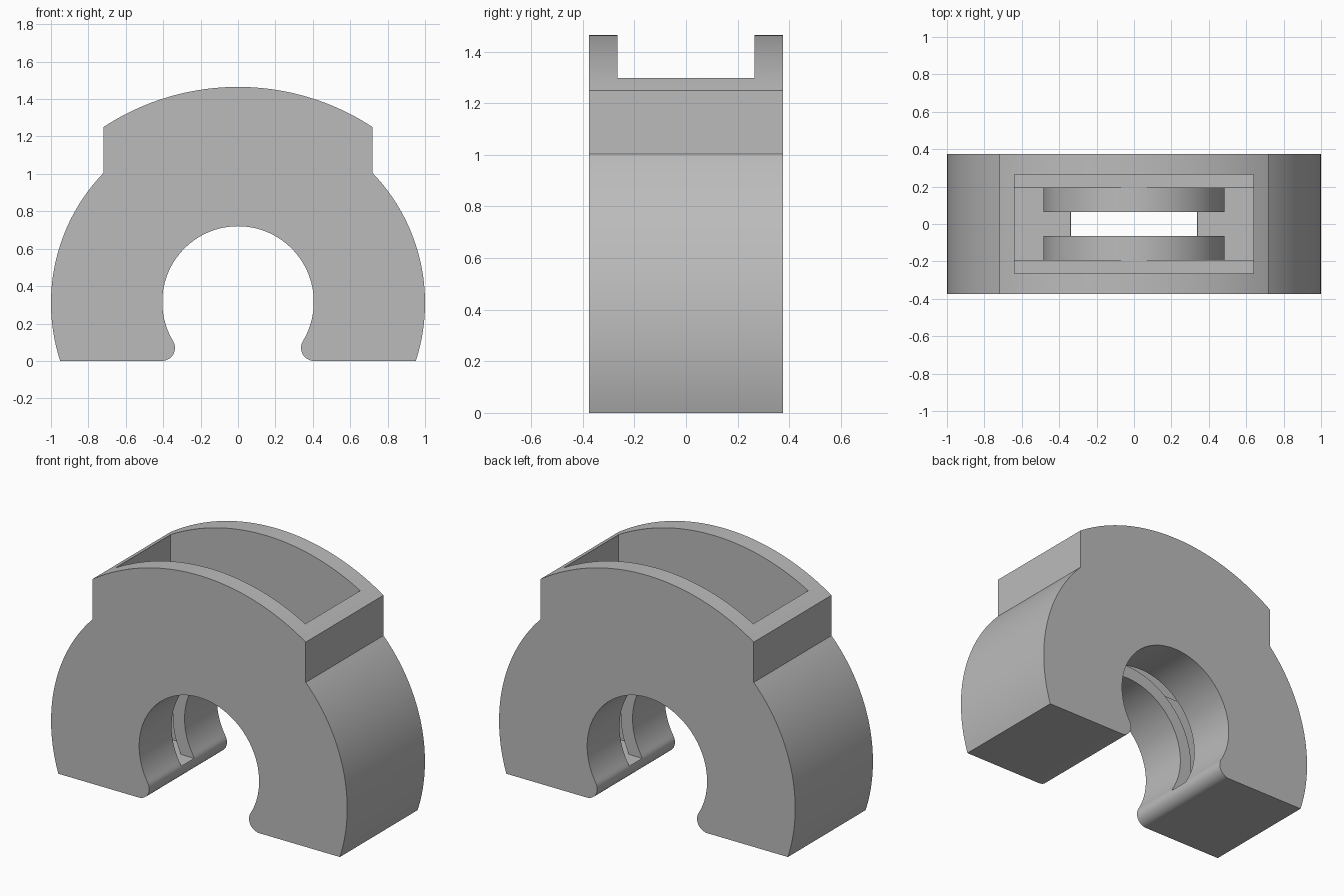
import bpy, bmesh
from math import sin, cos, acos, asin, atan2, sqrt, pi, radians

if "Cube" in bpy.data.objects:
    bpy.data.objects.remove(bpy.data.objects["Cube"], do_unlink=True)

grey = bpy.data.materials.new("plain grey")
grey.use_nodes = True
grey.diffuse_color = (0.5, 0.5, 0.5, 1)
grey.node_tree.nodes["Principled BSDF"].inputs["Base Color"].default_value = (0.5, 0.5, 0.5, 1)


def arc(cx, cz, r, start, end, n):
    """Points along an arc in the xz plane."""
    steps = [start + (end - start) * i / n for i in range(n + 1)]
    return [(cx + r * cos(a), cz + r * sin(a)) for a in steps]


def prism(name, outline, half_depth):
    """Extrude an xz outline symmetrically along y."""
    bm = bmesh.new()
    face = bm.faces.new([bm.verts.new((x, -half_depth, z)) for x, z in outline])
    grown = bmesh.ops.extrude_face_region(bm, geom=[face])["geom"]
    verts = [v for v in grown if isinstance(v, bmesh.types.BMVert)]
    bmesh.ops.translate(bm, verts=verts, vec=(0, 2 * half_depth, 0))
    bmesh.ops.recalc_face_normals(bm, faces=bm.faces)
    mesh = bpy.data.meshes.new(name)
    bm.to_mesh(mesh)
    bm.free()
    mesh.materials.append(grey)
    obj = bpy.data.objects.new(name, mesh)
    bpy.context.collection.objects.link(obj)
    return obj


def rectangle(half_width, low, high):
    return [(-half_width, low), (half_width, low), (half_width, high), (-half_width, high)]


# Main dimensions
body_z, bore_z, bore_r, lip_r = 0.31, 0.315, 0.405, 0.07
neck_x, neck_top, crown_z, crown_r = 0.72, 1.25, 0.152, 1.313
lip_x = sqrt((bore_r + lip_r) ** 2 - (bore_z - lip_r) ** 2)
touch = atan2(lip_r - bore_z, lip_x)

# Right half of the clamp outline, from the bore top round to the crown top
half = arc(0, bore_z, bore_r, pi / 2, touch, 48)
half += arc(lip_x, lip_r, lip_r, touch + pi, 1.5 * pi, 16)[1:]
half += arc(0, body_z, 1, asin(-body_z), acos(neck_x), 48)
half += arc(0, crown_z, crown_r, acos(neck_x / crown_r), pi / 2, 24)
mirrored = [(-x, z) for x, z in reversed(half[1:-1])]
body = prism("clamp_body", half + mirrored, 0.375)

# Hollow: open pocket, chamber around the bore sleeve, and slot through the sleeve
sleeve_r, floor_z, ledge_z, pocket_x = 0.485, 0.09, 0.803, 0.64
low = asin((floor_z - bore_z) / sleeve_r)
chamber = [(-pocket_x, floor_z)] + arc(0, bore_z, sleeve_r, pi - low, low, 64)
chamber += [(pocket_x, floor_z), (pocket_x, 0.85), (-pocket_x, 0.85)]
cutters = [
    prism("pocket_cutter", rectangle(pocket_x, ledge_z, 1.8), 0.265),
    prism("chamber_cutter", chamber, 0.193),
    prism("slot_cutter", rectangle(0.6, floor_z, 0.9), 0.063),
]
for cutter in cutters:
    cutter.hide_render = True
    cut = body.modifiers.new(cutter.name, "BOOLEAN")
    cut.operation, cut.solver, cut.object = "DIFFERENCE", "EXACT", cutter

# Bake the cuts and drop the cutters
graph = bpy.context.evaluated_depsgraph_get()
result = bpy.data.meshes.new_from_object(body.evaluated_get(graph))
body.modifiers.clear()
body.data = result
for cutter in cutters:
    bpy.data.objects.remove(cutter, do_unlink=True)

bpy.ops.object.select_all(action="DESELECT")
body.select_set(True)
bpy.context.view_layer.objects.active = body
bpy.ops.object.shade_smooth_by_angle(angle=radians(25))
